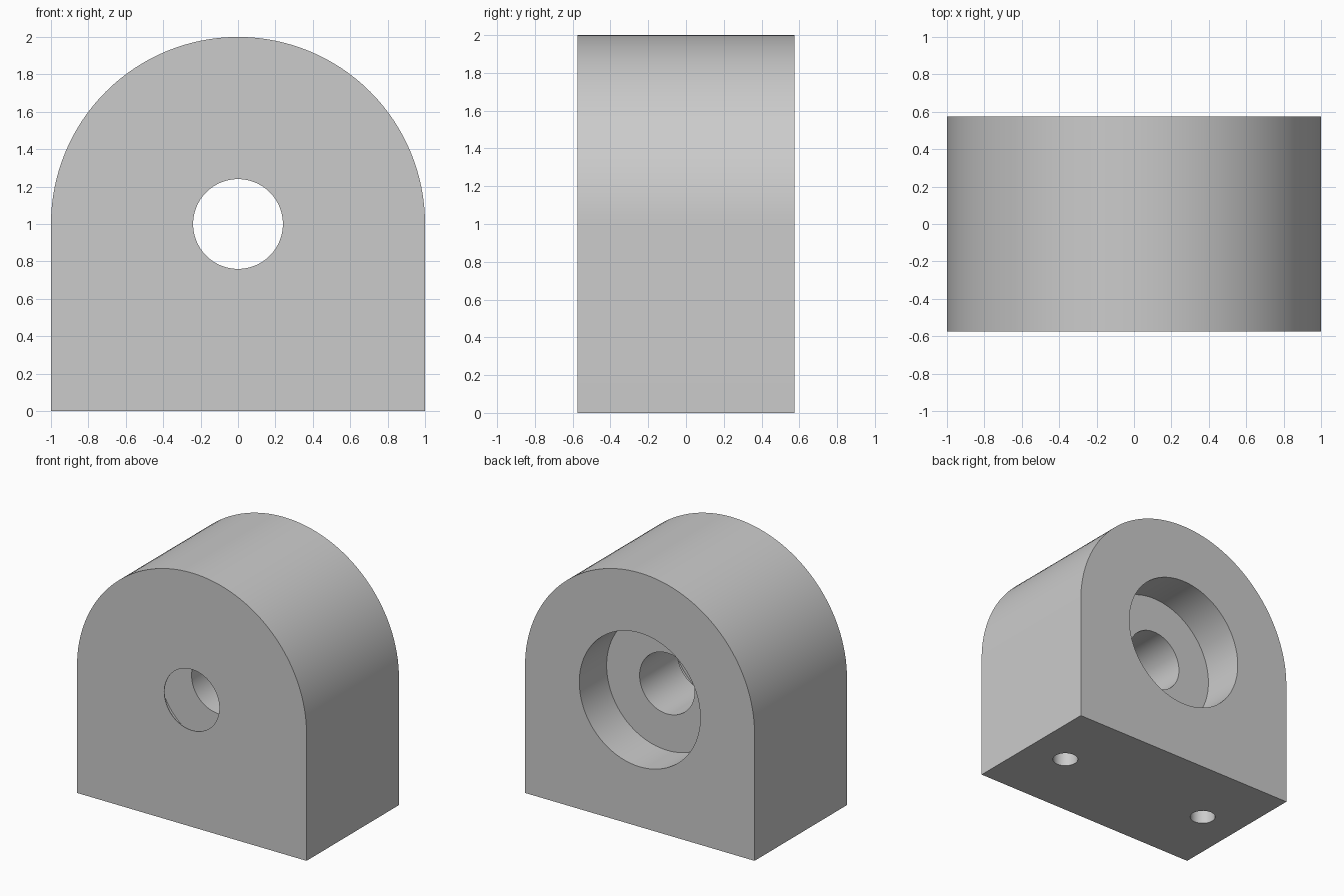
import bpy, bmesh, math
from mathutils import Matrix

if "Cube" in bpy.data.objects:
    bpy.data.objects.remove(bpy.data.objects["Cube"])

HALF = 0.575      # half depth of the block
AXIS_Z = 1.0      # height of the bore axis

grey = bpy.data.materials.new("light grey")
grey.diffuse_color = (0.6, 0.6, 0.6, 1)
grey.use_nodes = True
grey.node_tree.nodes["Principled BSDF"].inputs["Base Color"].default_value = grey.diffuse_color


def add_object(name, bm):
    mesh = bpy.data.meshes.new(name)
    bm.to_mesh(mesh)
    bm.free()
    mesh.materials.append(grey)
    obj = bpy.data.objects.new(name, mesh)
    bpy.context.collection.objects.link(obj)
    return obj


def cylinder(name, radius, start, end, axis, x=0.0, segments=96):
    """Cutter running from start to end along the y or z axis."""
    bm = bmesh.new()
    place = Matrix.Translation((x, 0, (start + end) / 2))
    if axis == "y":
        place = (Matrix.Translation((x, (start + end) / 2, AXIS_Z))
                 @ Matrix.Rotation(math.pi / 2, 4, "X"))
    bmesh.ops.create_cone(bm, cap_ends=True, segments=segments, radius1=radius,
                          radius2=radius, depth=end - start, matrix=place)
    return add_object(name, bm)


# Block: arched profile extruded front to back
bm = bmesh.new()
outline = [(-1, 0), (1, 0)]
outline += [(math.cos(math.pi * i / 64), AXIS_Z + math.sin(math.pi * i / 64))
            for i in range(65)]
front = bm.faces.new([bm.verts.new((x, -HALF, z)) for x, z in outline])
back = bmesh.ops.extrude_face_region(bm, geom=[front])["geom"]
bmesh.ops.translate(bm, vec=(0, 2 * HALF, 0),
                    verts=[v for v in back if isinstance(v, bmesh.types.BMVert)])
bmesh.ops.recalc_face_normals(bm, faces=bm.faces)
block = add_object("bearing_block", bm)

# Shaft hole, rear counterbore, front chamber behind a thin lip, base holes
cutters = [
    cylinder("shaft_hole_cutter", 0.24, -1, 1, "y"),
    cylinder("rear_bore_cutter", 0.527, HALF - 0.34, 1, "y"),
    cylinder("front_chamber_cutter", 0.527, -HALF + 0.005, -HALF + 0.34, "y"),
]
for side in (-1, 1):
    cutters.append(cylinder("base_hole_cutter", 0.093, -0.2, 0.5, "z",
                            x=0.668 * side, segments=48))

for cutter in cutters:
    cutter.hide_render = True
    cutter.hide_set(True)
    mod = block.modifiers.new(cutter.name, "BOOLEAN")
    mod.operation = "DIFFERENCE"
    mod.solver = "EXACT"
    mod.object = cutter

# Apply the cuts, remove the cutters and smooth the curved walls
bpy.context.view_layer.objects.active = block
block.select_set(True)
for mod in list(block.modifiers):
    bpy.ops.object.modifier_apply(modifier=mod.name)
for cutter in cutters:
    bpy.data.objects.remove(cutter)
bpy.ops.object.shade_smooth_by_angle(angle=math.radians(30))
